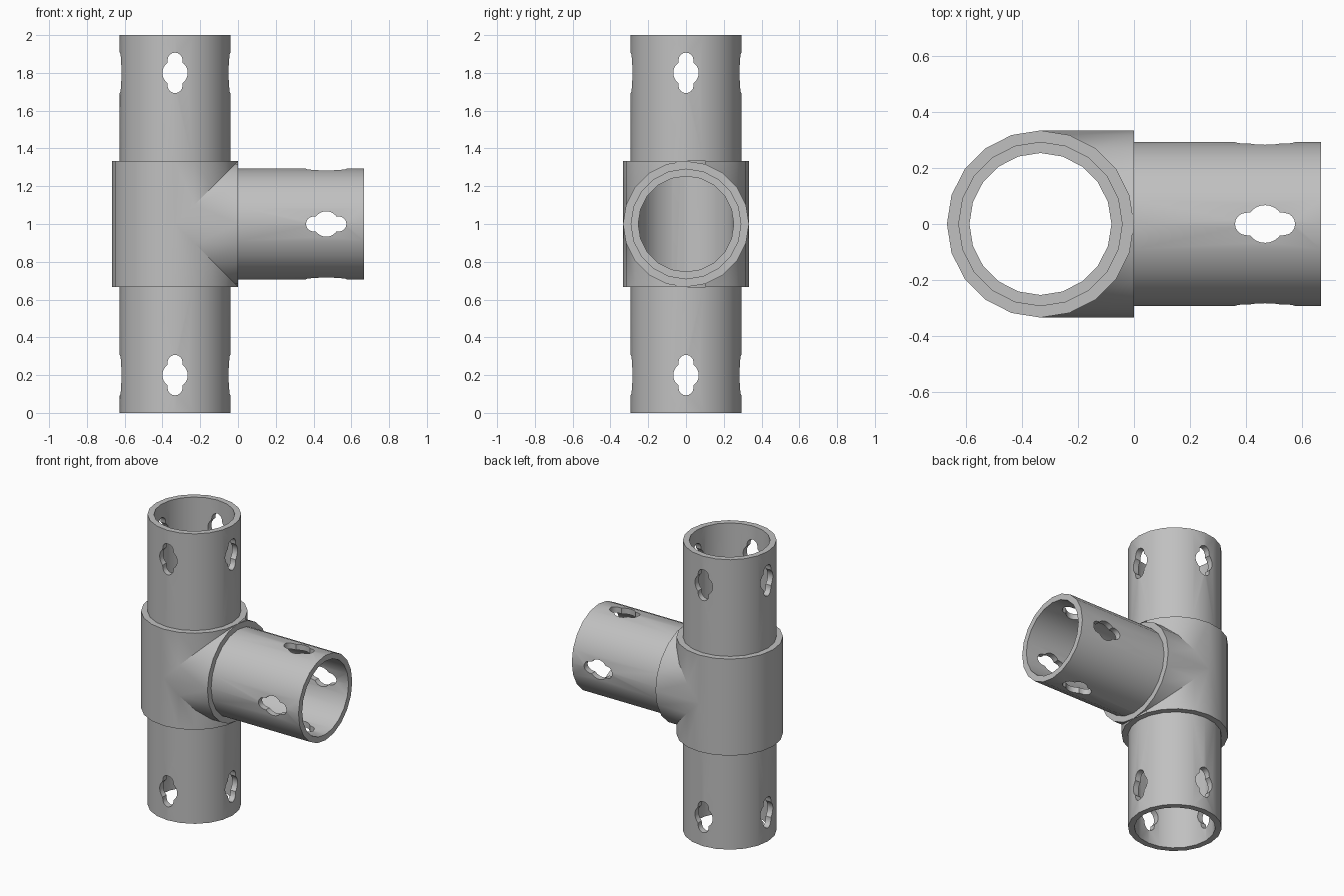
import bpy, bmesh, math
from mathutils import Matrix, Vector

cube = bpy.data.objects.get("Cube")
if cube:
    bpy.data.objects.remove(cube, do_unlink=True)

X, Y, Z = Vector((1, 0, 0)), Vector((0, 1, 0)), Vector((0, 0, 1))
THIRD = 1 / 3
COLLAR_R, TUBE_R, BORE_R = THIRD, 0.293, 0.253
SIDES = 20

grey = bpy.data.materials.new("grey plastic")
grey.use_nodes = True
colour = (0.53, 0.53, 0.53, 1)
grey.diffuse_color = colour
grey.node_tree.nodes["Principled BSDF"].inputs["Base Color"].default_value = colour


def prism(name, radius_at, count, start, end, first):
    """Extrude a polar outline from start to end; angle zero points along first."""
    axis = (end - start).normalized()
    second = axis.cross(first)
    bm = bmesh.new()
    ring = []
    for i in range(count):
        a = math.tau * i / count
        ring.append(bm.verts.new(start + radius_at(a) * (first * math.cos(a) + second * math.sin(a))))
    base = bm.faces.new(ring)
    top = bmesh.ops.extrude_face_region(bm, geom=[base])["geom"]
    bmesh.ops.translate(bm, vec=end - start, verts=[v for v in top if isinstance(v, bmesh.types.BMVert)])
    bmesh.ops.recalc_face_normals(bm, faces=bm.faces)
    mesh = bpy.data.meshes.new(name)
    bm.to_mesh(mesh)
    bm.free()
    mesh.materials.append(grey)
    obj = bpy.data.objects.new(name, mesh)
    bpy.context.collection.objects.link(obj)
    return obj


def cylinder(name, radius, start, end, first):
    return prism(name, lambda a: radius, SIDES, start, end, first)


def slot_radius(a):
    """Round hole with a smaller lobe at each end of its long axis."""
    big, small = 0.067, 0.04
    reach = small ** 2 - (big * math.sin(a)) ** 2
    lobe = big * abs(math.cos(a)) + math.sqrt(reach) if reach > 0 else 0
    return max(big, lobe)


def combine(target, other, operation):
    mod = target.modifiers.new(operation, "BOOLEAN")
    mod.operation, mod.solver, mod.object = operation, "EXACT", other
    bpy.ops.object.select_all(action="DESELECT")
    bpy.context.view_layer.objects.active = target
    target.select_set(True)
    bpy.ops.object.modifier_apply(modifier=mod.name)
    bpy.data.objects.remove(other, do_unlink=True)


# Outer shell: upright tube, its collar, then the side branch
axis_x = -X * THIRD
centre = axis_x + Z
fitting = cylinder("tee_pipe_fitting", TUBE_R, axis_x, axis_x + 2 * Z, X)
for part in (
    cylinder("upright_collar", COLLAR_R, centre - Z * THIRD, centre + Z * THIRD, X),
    cylinder("branch_collar", COLLAR_R, centre, Z, Z),
    cylinder("branch_tube", TUBE_R, centre, Z + 2 * THIRD * X, Z),
):
    combine(fitting, part, "UNION")

# Hollow bores
combine(fitting, cylinder("upright_bore", BORE_R, axis_x - Z, axis_x + 3 * Z, X), "DIFFERENCE")
combine(fitting, cylinder("branch_bore", BORE_R, centre, Z + X, Z), "DIFFERENCE")

# Lobed holes through both walls of every tube end, in two directions
for spot, along, directions in (
    (axis_x + 0.2 * Z, Z, (X, Y)),
    (axis_x + 1.8 * Z, Z, (X, Y)),
    (Z + 0.467 * X, X, (Y, Z)),
):
    for d in directions:
        slot = prism("slot_cutter", slot_radius, 48, spot - 0.4 * d, spot + 0.4 * d, along)
        combine(fitting, slot, "DIFFERENCE")

bpy.ops.object.select_all(action="DESELECT")
fitting.select_set(True)
bpy.context.view_layer.objects.active = fitting
bpy.ops.object.shade_smooth_by_angle(angle=math.radians(30))
